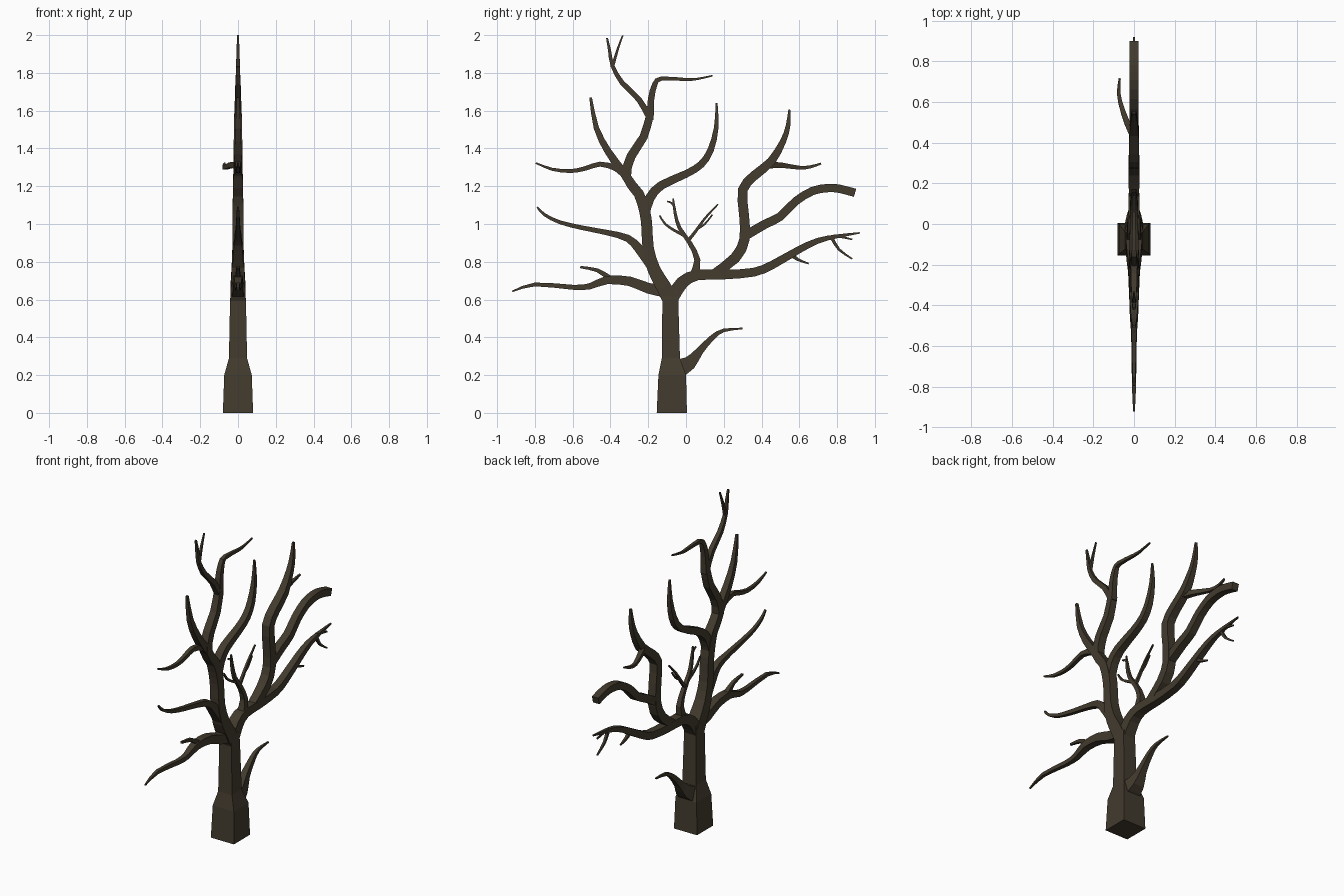
import bpy, bmesh
from mathutils import Vector

bark = bpy.data.materials.new("bark")
bark.diffuse_color = (0.055, 0.043, 0.027, 1)


def smooth_path(pts, steps):
    """Catmull-Rom resampling of (x, y, z, radius) points."""
    p = [Vector(q) for q in pts]
    p = [2 * p[0] - p[1]] + p + [2 * p[-1] - p[-2]]
    out = []
    for i in range(1, len(p) - 2):
        a, b, c, d = p[i - 1:i + 3]
        for s in range(steps):
            t = s / steps
            out.append(0.5 * (2 * b + (c - a) * t + (2 * a - 5 * b + 4 * c - d) * t * t
                              + (3 * b - a - 3 * c + d) * t ** 3))
    return out + [p[-2]]


def limb(name, pts, steps=2):
    """Square tapered limb; points are (y, z, half width[, x])."""
    path = smooth_path([((q[3] if len(q) > 3 else 0), q[0], q[1], q[2]) for q in pts], steps)
    bm = bmesh.new()
    rings = []
    for i, p in enumerate(path):
        t = (path[min(i + 1, len(path) - 1)] - path[max(i - 1, 0)]).to_3d().normalized()
        if name == "trunk":
            t = Vector((0, 0, 1))
        side = (Vector((1, 0, 0)) - t * t.x).normalized()
        up = t.cross(side)
        c, r = p.to_3d(), max(p[3], 0.003)
        rings.append([bm.verts.new(c + side * r * a + up * r * b)
                      for a, b in ((1, 1), (-1, 1), (-1, -1), (1, -1))])
    for a, b in zip(rings, rings[1:]):
        for k in range(4):
            bm.faces.new((a[k], a[(k + 1) % 4], b[(k + 1) % 4], b[k]))
    bm.faces.new(rings[0])
    bm.faces.new(rings[-1])
    bmesh.ops.recalc_face_normals(bm, faces=bm.faces)
    me = bpy.data.meshes.new(name)
    bm.to_mesh(me)
    bm.free()
    me.materials.append(bark)
    bpy.context.collection.objects.link(bpy.data.objects.new(name, me))


# Trunk and low stub branch
limb("trunk", [(-.075, 0, .08), (-.073, .2, .073), (-.08, .29, .048), (-.083, .6, .042),
               (-.083, .65, .036)], 1)
limb("low_branch", [(-.04, .235, .05), (.02, .265, .036), (.07, .325, .021), (.14, .40, .014),
                    (.2, .437, .009), (.3, .447, .004)])

# Left leader and its crown
limb("left_leader", [(-.085, .6, .04), (-.12, .67, .039), (-.17, .76, .034), (-.2, .87, .03),
                     (-.207, .98, .029), (-.217, 1.06, .029), (-.25, 1.16, .027),
                     (-.315, 1.25, .025), (-.29, 1.36, .024), (-.225, 1.46, .022),
                     (-.19, 1.58, .02)])
limb("crown_left", [(-.19, 1.56, .018), (-.25, 1.66, .015), (-.34, 1.75, .013),
                    (-.39, 1.84, .01), (-.405, 1.92, .008), (-.418, 1.985, .005)])
limb("crown_left_twig", [(-.39, 1.83, .009), (-.36, 1.93, .006), (-.335, 1.998, .004)])
limb("crown_right", [(-.19, 1.55, .019), (-.185, 1.66, .017), (-.165, 1.74, .014),
                     (-.13, 1.77, .011), (0, 1.765, .008), (.06, 1.768, .006),
                     (.14, 1.785, .004)])

# Branches off the left leader
limb("upper_left_branch", [(-.315, 1.25, .023), (-.41, 1.38, .019), (-.475, 1.51, .014),
                           (-.505, 1.67, .007)])
limb("left_branch", [(-.315, 1.25, .02), (-.37, 1.295, .016), (-.455, 1.317, .013),
                     (-.53, 1.295, .012), (-.61, 1.28, .01), (-.71, 1.29, .008),
                     (-.795, 1.323, .004)])
limb("middle_left_branch", [(-.18, .78, .03), (-.25, .87, .024), (-.31, .925, .019),
                            (-.42, .955, .014), (-.55, .98, .012), (-.67, 1.01, .01),
                            (-.75, 1.05, .008), (-.788, 1.09, .005)])
limb("lower_left_branch", [(-.09, .64, .033), (-.2, .66, .028), (-.3, .697, .025),
                           (-.42, .703, .022), (-.51, .67, .016), (-.6, .665, .013),
                           (-.8, .68, .01), (-.92, .643, .004)])
limb("lower_left_twig", [(-.40, .71, .015), (-.47, .755, .01), (-.56, .772, .006)])
limb("inner_branch", [(-.22, 1.05, .026), (-.19, 1.14, .025), (-.13, 1.205, .023),
                      (0, 1.265, .02), (.08, 1.315, .019), (.13, 1.39, .017),
                      (.16, 1.51, .012), (.162, 1.64, .005)])

# Right leader and its branches
limb("right_leader", [(-.08, .6, .036), (-.02, .69, .033), (.06, .73, .028), (.2, .732, .025),
                      (.36, .745, .023), (.46, .785, .022), (.6, .865, .019), (.7, .912, .015),
                      (.8, .935, .01), (.92, .953, .004)])
limb("right_twig_low", [(.55, .845, .013), (.59, .813, .008), (.65, .79, .004)])
limb("right_twig_drop", [(.77, .93, .009), (.81, .865, .007), (.88, .815, .004)])
limb("right_twig_end", [(.78, .938, .008), (.83, .93, .006), (.88, .918, .004)])
limb("right_riser", [(.14, .73, .024), (.26, .82, .028), (.31, .92, .027), (.307, 1.05, .026),
                     (.3, 1.18, .026), (.36, 1.255, .025), (.45, 1.33, .023), (.515, 1.44, .016),
                     (.54, 1.52, .012), (.548, 1.605, .006)])
limb("right_riser_side_branch", [(.43, 1.31, .018), (.5, 1.312, .014, -.035),
                                 (.6, 1.298, .01, -.068), (.66, 1.303, .008, -.075),
                                 (.715, 1.32, .005, -.07)])
limb("broken_branch", [(.3, .93, .025), (.42, 1.0, .024), (.5, 1.04, .023), (.58, 1.12, .022),
                       (.67, 1.175, .022), (.75, 1.19, .022), (.81, 1.187, .022),
                       (.895, 1.165, .022)])

# Small twig cluster in the middle
limb("centre_twig", [(.04, .72, .024), (.06, .81, .016), (.02, .90, .012), (-.035, .98, .01),
                     (-.058, 1.06, .008), (-.068, 1.135, .004)])
limb("centre_twig_left", [(-.01, .94, .009), (-.06, .965, .007), (-.11, 1.0, .006),
                          (-.14, 1.045, .004)])
limb("centre_twig_right", [(.01, .91, .009), (.05, .96, .008), (.1, 1.03, .006),
                           (.17, 1.105, .004)])
limb("centre_twig_right_fork", [(.06, .975, .007), (.1, 1.0, .005), (.14, 1.05, .004)])
limb("centre_twig_tip", [(-.058, 1.08, .006), (-.075, 1.11, .005), (-.1, 1.12, .004)])
